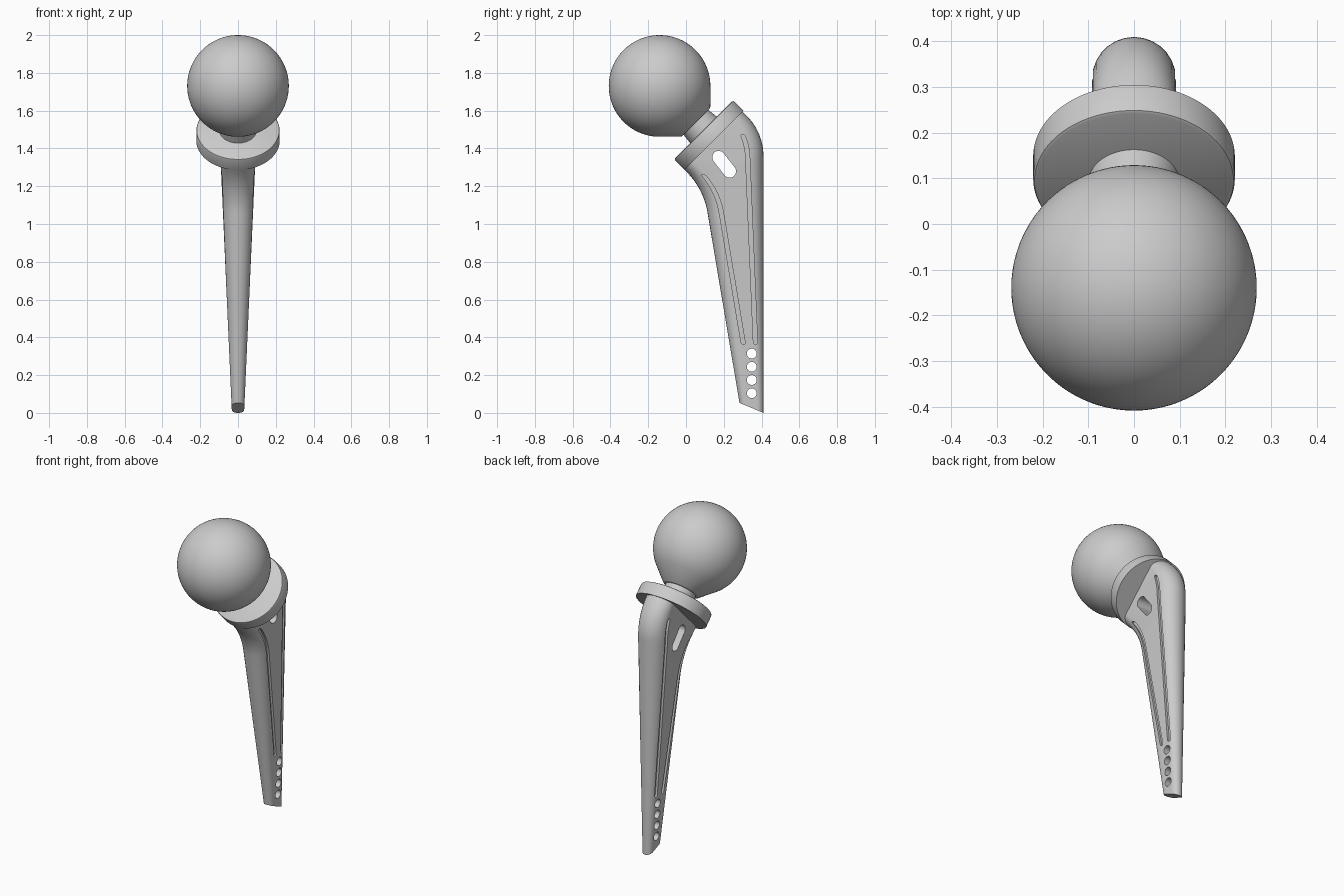
import bpy, bmesh
from math import sin, cos, pi, radians, sqrt
from mathutils import Vector, Matrix

if "Cube" in bpy.data.objects:
    bpy.data.objects.remove(bpy.data.objects["Cube"])

BALL = Vector((0, -0.14, 1.731))      # ball centre, origin of the neck axis
R_BALL = 0.269
AXIS = Matrix.Translation(BALL) @ Matrix.Rotation(radians(225), 4, 'X')


def finish(bm, name, angle=30):
    bmesh.ops.recalc_face_normals(bm, faces=bm.faces)
    me = bpy.data.meshes.new(name)
    bm.to_mesh(me)
    bm.free()
    ob = bpy.data.objects.new(name, me)
    bpy.context.collection.objects.link(ob)
    smooth(ob, angle)
    return ob


def smooth(ob, angle):
    bpy.ops.object.select_all(action='DESELECT')
    bpy.context.view_layer.objects.active = ob
    ob.select_set(True)
    bpy.ops.object.shade_smooth_by_angle(angle=radians(angle))


def lathe(name, profile, steps=96):
    """Spin (radius, distance along neck axis) points around the neck axis."""
    bm = bmesh.new()
    vs = [bm.verts.new((r, 0, t)) for r, t in profile]
    es = [bm.edges.new(p) for p in zip(vs, vs[1:])]
    bmesh.ops.spin(bm, geom=vs + es, cent=(0, 0, 0), axis=(0, 0, 1),
                   angle=2 * pi, steps=steps, use_merge=True)
    bmesh.ops.remove_doubles(bm, verts=bm.verts, dist=1e-5)
    bm.transform(AXIS)
    return finish(bm, name)


def loft(bm, rings, caps=False):
    rows = [[bm.verts.new(p) for p in ring] for ring in rings]
    n = len(rows[0])
    for a, b in zip(rows, rows[1:]):
        for i in range(n):
            j = (i + 1) % n
            bm.faces.new((a[i], a[j], b[j], b[i]))
    if caps:
        bm.faces.new(rows[0])
        bm.faces.new(rows[-1])


# Stem outline in the side view: straight edges, then arcs into 45 degree lines
def back_edge(z):
    d = z - 1.36
    if d <= 0:
        return 0.41
    top = 0.3 * sin(pi / 4)
    if d < top:
        return 0.11 + sqrt(0.09 - d * d)
    return 0.41 - 0.3 * (1 - cos(pi / 4)) - (d - top)


def front_edge(z):
    a, r, z0, y0 = radians(9.5), 0.4, 1.06, 0.114
    if z <= z0:
        return y0 + (z0 - z) * 0.168
    s = (z - z0) / r + sin(a)
    if s < sin(pi / 4):
        return y0 - r * (cos(a) - sqrt(1 - s * s))
    return y0 - r * (cos(a) - cos(pi / 4)) - r * (s - sin(pi / 4))


def half_width(z):
    return min(0.092, 0.034 + 0.0448 * (z - 0.04))


def section(z, n=14):
    h, f, b = half_width(z), front_edge(z), back_edge(z)
    ring = [(h * cos(pi * i / n), b - h + h * sin(pi * i / n), z) for i in range(n + 1)]
    ring += [(-h * cos(pi * i / n), f + h - h * sin(pi * i / n), z) for i in range(n + 1)]
    return ring


# Head with conical skirt
arc = [radians(135) * i / 48 for i in range(49)]
lathe("head", [(R_BALL * sin(a), -R_BALL * cos(a)) for a in arc]
      + [(0.111, 0.269), (0.105, 0.272), (0, 0.272)])

# Neck
lathe("neck", [(0, 0.22), (0.094, 0.22), (0.094, 0.28), (0.1, 0.335), (0.1, 0.36), (0, 0.36)])

# Collar
lathe("collar", [(0, 0.329), (0.211, 0.329), (0.218, 0.332), (0.221, 0.339),
                 (0.221, 0.408), (0, 0.408)])

# Stem body, trimmed by the collar plane and the slanted tip plane
bm = bmesh.new()
heights = [-0.05 + 1.1 * i / 8 for i in range(9)] + [1.06 + 0.6 * i / 40 for i in range(41)]
loft(bm, [section(z) for z in heights])
for co, no in (((0, 0, 1.35), (0, -1, 1)), ((0, 0.41, 0), (0, -0.053, -0.127))):
    bmesh.ops.bisect_plane(bm, geom=bm.verts[:] + bm.edges[:] + bm.faces[:], dist=1e-6,
                           plane_co=co, plane_no=Vector(no).normalized(), clear_outer=True)
bmesh.ops.holes_fill(bm, edges=[e for e in bm.edges if e.is_boundary], sides=0)
stem = finish(bm, "stem")

# Cutters: slot, distal holes and side grooves
bm = bmesh.new()


def pill(p, q, r, n=16):
    p, q = Vector(p), Vector(q)
    d = (q - p).normalized() if (q - p).length else Vector((0, 1))
    s = Vector((-d.y, d.x))
    pts = [c + r * (s * k * cos(pi * i / n) + d * k * sin(pi * i / n))
           for c, k in ((q, 1), (p, -1)) for i in range(n if p == q else n + 1)]
    loft(bm, [[(x, v.x, v.y) for v in pts] for x in (-0.2, 0.2)], caps=True)


def groove(y_at, z0, z1, w=0.011, depth=0.014):
    ends = [0, 0.1 * w, 0.4 * w, w]
    zs = [z0 + e for e in ends] + [z0 + w + (z1 - z0 - 2 * w) * i / 40 for i in range(1, 40)]
    zs += [z1 - e for e in reversed(ends)]
    for side in (-1, 1):
        rings = []
        for z in zs:
            t = max(0, z0 + w - z, z - z1 + w) / w
            k, y, x = w * sqrt(max(0.04, 1 - t * t)), y_at(z), half_width(z) - depth
            rings.append([(side * x, y - k, z), (side * x, y + k, z),
                          (side * 0.2, y + k, z), (side * 0.2, y - k, z)])
        loft(bm, rings, caps=True)


pill((0.173, 1.353), (0.231, 1.279), 0.034)
for i in range(4):
    pill((0.348, 0.104 + 0.07 * i), (0.348, 0.104 + 0.07 * i), 0.026)
groove(lambda z: front_edge(z) + 0.073, 0.362, 1.262)
groove(lambda z: back_edge(z) - 0.042 - 0.042 * (z - 0.362), 0.362, 1.475)
cutter = finish(bm, "stem_cutter")
cutter.hide_render = True

mod = stem.modifiers.new("cut", 'BOOLEAN')
mod.operation, mod.solver, mod.object = 'DIFFERENCE', 'EXACT', cutter
bpy.context.view_layer.objects.active = stem
bpy.ops.object.modifier_apply(modifier=mod.name)
bpy.data.objects.remove(cutter)
smooth(stem, 30)
